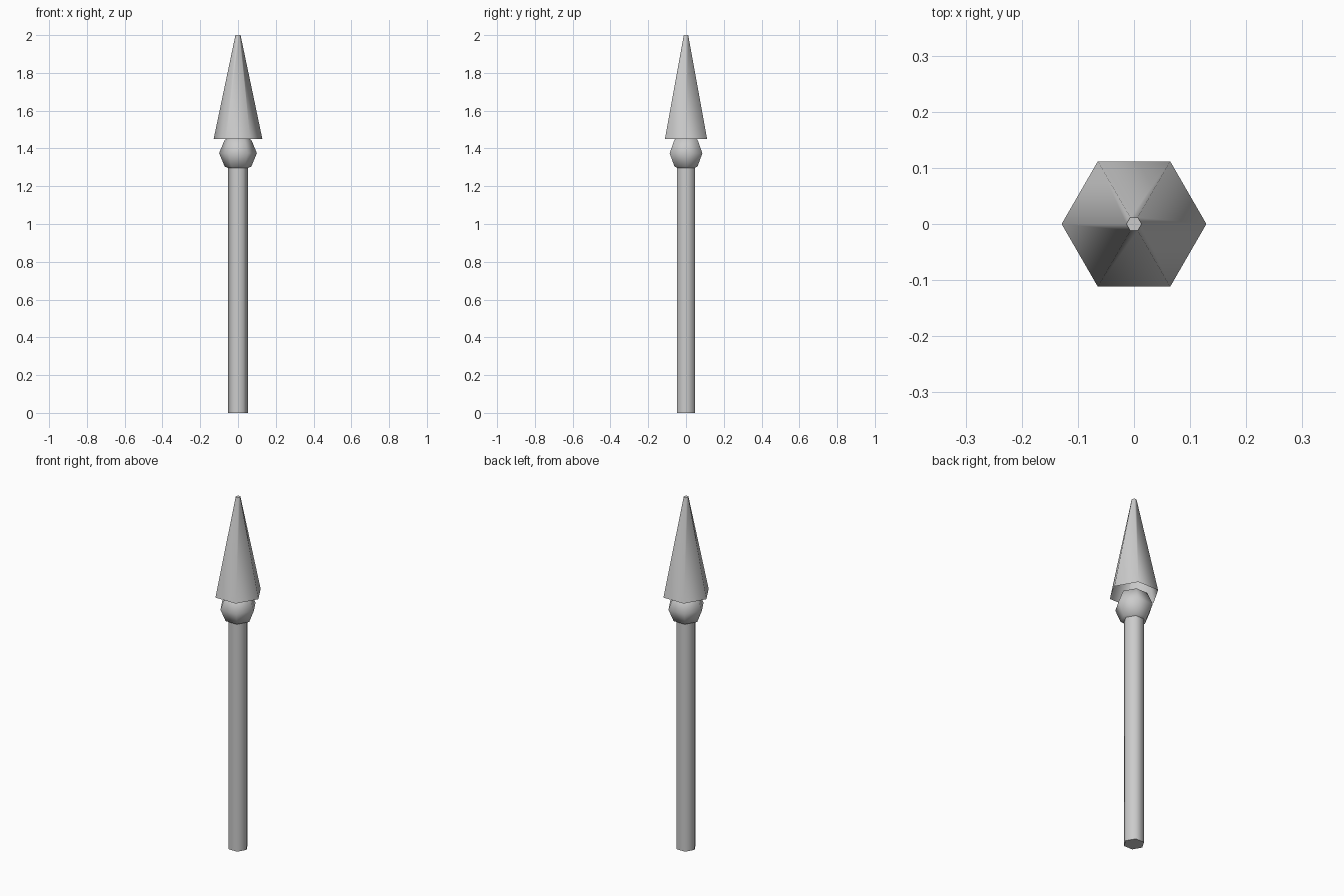
import bpy, math

if "Cube" in bpy.data.objects:
    bpy.data.objects.remove(bpy.data.objects["Cube"])

grey = bpy.data.materials.new("plain grey")
grey.diffuse_color = (0.6, 0.6, 0.6, 1)
grey.use_nodes = True
grey.node_tree.nodes["Principled BSDF"].inputs["Base Color"].default_value = grey.diffuse_color
SIDES = 6


def lathe(name, profile, cap_bottom=True, cap_top=True):
    """Six-sided turned part from (radius, height) pairs; radius 0 is a pole."""
    verts, rings, faces = [], [], []
    for r, z in profile:
        n = SIDES if r > 0 else 1
        rings.append([len(verts) + i for i in range(n)])
        for i in range(n):
            a = 2 * math.pi * i / SIDES
            verts.append((r * math.cos(a), r * math.sin(a), z))
    for lo, hi in zip(rings, rings[1:]):
        for i in range(SIDES):
            j = (i + 1) % SIDES
            if len(lo) == 1:
                faces.append((lo[0], hi[j], hi[i]))
            elif len(hi) == 1:
                faces.append((lo[i], lo[j], hi[0]))
            else:
                faces.append((lo[i], lo[j], hi[j], hi[i]))
    if cap_bottom and len(rings[0]) > 1:
        faces.append(rings[0][::-1])
    if cap_top and len(rings[-1]) > 1:
        faces.append(rings[-1])
    mesh = bpy.data.meshes.new(name)
    mesh.from_pydata(verts, [], faces)
    mesh.materials.append(grey)
    obj = bpy.data.objects.new(name, mesh)
    bpy.context.collection.objects.link(obj)
    bpy.ops.object.select_all(action='DESELECT')
    obj.select_set(True)
    bpy.context.view_layer.objects.active = obj
    bpy.ops.object.shade_smooth_by_angle(angle=math.radians(65))
    return obj


# Straight shaft
lathe("shaft", [(0.054, 0), (0.054, 1.4)])

# Faceted ball collar, a low sphere
ball = [(0.1 * math.sin(math.pi * k / 4) if 0 < k < 4 else 0,
         1.375 - 0.1 * math.cos(math.pi * k / 4)) for k in range(5)]
lathe("collar", ball)

# Pointed head, open underneath, blunt tip
lathe("spear_head", [(0.129, 1.45), (0.0135, 2.0)], cap_bottom=False)
